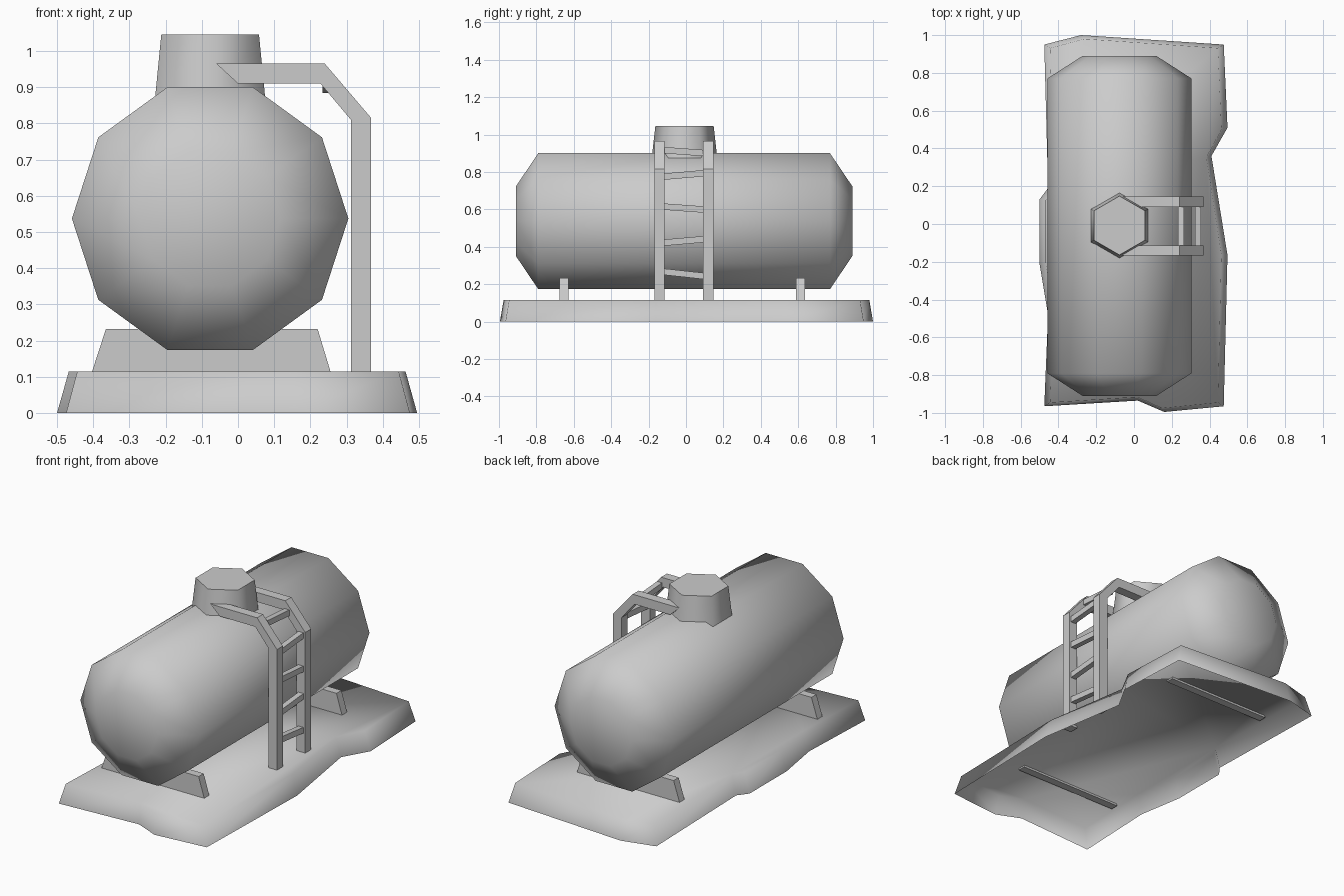
import bpy
from math import sin, cos, tau, radians

cube = bpy.data.objects.get("Cube")
if cube:
    bpy.data.objects.remove(cube, do_unlink=True)

grey = bpy.data.materials.new("light grey")
grey.use_nodes = True
grey.diffuse_color = (0.6, 0.6, 0.6, 1)
grey.node_tree.nodes["Principled BSDF"].inputs["Base Color"].default_value = (0.6, 0.6, 0.6, 1)


def loft(name, rings, bottom=True, smooth=0):
    """Skin matching rings of points, capping the ends."""
    n = len(rings[0])
    verts = [p for ring in rings for p in ring]
    faces = []
    for r in range(len(rings) - 1):
        a, b = r * n, (r + 1) * n
        for i in range(n):
            j = (i + 1) % n
            faces.append((a + i, a + j, b + j, b + i))
    faces.append(tuple(range(len(verts) - n, len(verts))))
    if bottom:
        faces.append(tuple(reversed(range(n))))
    mesh = bpy.data.meshes.new(name)
    mesh.from_pydata(verts, [], faces)
    mesh.materials.append(grey)
    obj = bpy.data.objects.new(name, mesh)
    bpy.context.collection.objects.link(obj)
    if smooth:
        bpy.ops.object.select_all(action='DESELECT')
        obj.select_set(True)
        bpy.context.view_layer.objects.active = obj
        bpy.ops.object.shade_smooth_by_angle(angle=radians(smooth))
    return obj


def extrude_y(name, profile, y0, y1):
    return loft(name, [[(x, y, z) for x, z in profile] for y in (y1, y0)])


CX = -0.077

# Ten-sided tank with chamfered ends
def tank_ring(y, r):
    return [(CX + r * cos(tau * i / 10), y, 0.537 + r * sin(tau * i / 10)) for i in range(10)]

loft("tank", [tank_ring(y, r) for y, r in
              ((0.89, 0.195), (0.77, 0.382), (-0.79, 0.382), (-0.91, 0.195))], smooth=180)

# Six-sided hatch on top
def hatch_ring(z, r):
    return [(CX + r * sin(-tau * i / 6), -0.008 + r * cos(tau * i / 6), z) for i in range(6)]

loft("hatch", [hatch_ring(0.85, 0.178), hatch_ring(1.045, 0.156)], smooth=65)

# Irregular ground slab, hollow underneath
outline = [(-0.475, 0.95), (-0.455, 0.19), (-0.5, 0.13), (-0.5, -0.21), (-0.455, -0.48),
           (-0.475, -0.965), (0.02, -0.935), (0.16, -0.995), (0.475, -0.965),
           (0.495, -0.165), (0.41, 0.36), (0.495, 0.51), (0.475, 0.95), (-0.28, 1.0)]
loft("ground_slab", [[(x, y, 0) for x, y in outline],
                     [(x * 0.935, y * 0.98, 0.115) for x, y in outline]],
     bottom=False, smooth=180)

# Tank supports
saddle = [(-0.407, 0.103), (0.259, 0.103), (0.22, 0.232), (-0.365, 0.232)]
for name, y in (("front_support", -0.652), ("back_support", 0.612)):
    extrude_y(name, saddle, y - 0.023, y + 0.023)

# Ladder rails, bent over to the hatch
rail = [(0.312, 0.1), (0.368, 0.1), (0.368, 0.815), (0.24, 0.965),
        (-0.06, 0.965), (0.0, 0.91), (0.228, 0.91), (0.312, 0.81)]
extrude_y("front_ladder_rail", rail, -0.168, -0.114)
extrude_y("back_ladder_rail", rail, 0.091, 0.146)

# Crooked rungs: centre x, front height, back height
rungs = [(0.34, 0.267, 0.243), (0.34, 0.422, 0.441), (0.34, 0.615, 0.599),
         (0.34, 0.775, 0.794), (0.25, 0.917, 0.901)]
for k, (x, z0, z1) in enumerate(rungs):
    ends = [[(x + sx * 0.016, y, z + sz * 0.017)
             for sx, sz in ((-1, -1), (1, -1), (1, 1), (-1, 1))]
            for y, z in ((0.1, z1), (-0.12, z0))]
    loft(f"ladder_rung_{k + 1}", ends)
